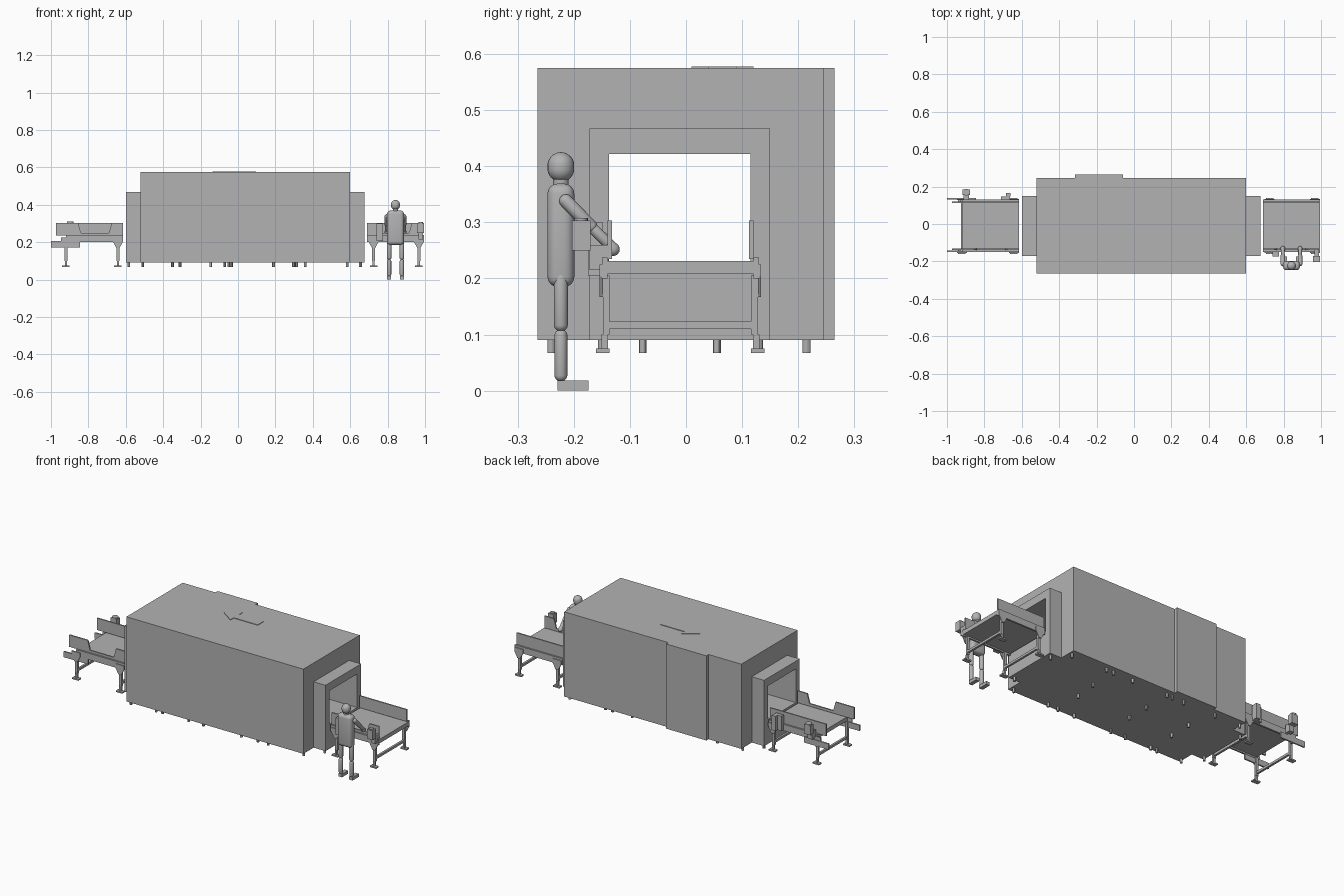
import bpy, bmesh, math
from mathutils import Vector

if "Cube" in bpy.data.objects:
    bpy.data.objects.remove(bpy.data.objects["Cube"])

grey = bpy.data.materials.new("machine_grey")
grey.use_nodes = True
COL = (0.45, 0.45, 0.45, 1)
grey.diffuse_color = COL
grey.node_tree.nodes["Principled BSDF"].inputs["Base Color"].default_value = COL
CY = -0.01  # centre line of the transport path


def finish(name, bm, smooth=False):
    bmesh.ops.recalc_face_normals(bm, faces=bm.faces)
    mesh = bpy.data.meshes.new(name)
    bm.to_mesh(mesh)
    bm.free()
    mesh.materials.append(grey)
    ob = bpy.data.objects.new(name, mesh)
    bpy.context.collection.objects.link(ob)
    if smooth:
        bpy.ops.object.select_all(action='DESELECT')
        ob.select_set(True)
        bpy.context.view_layer.objects.active = ob
        bpy.ops.object.shade_smooth_by_angle()
    return ob


def box(name, x, y, z, bevel=0):
    bm = bmesh.new()
    bmesh.ops.create_cube(bm, size=1)
    for v in bm.verts:
        v.co = [r[0] + (c + 0.5) * (r[1] - r[0]) for c, r in zip(v.co, (x, y, z))]
    if bevel:
        bmesh.ops.bevel(bm, geom=bm.edges[:], offset=bevel, segments=4,
                        profile=0.5, affect='EDGES')
    return finish(name, bm, bevel > 0)


def plate(name, points, axis, start, end):
    """Extrude a flat outline along y (points are x, z) or z (points are x, y)."""
    bm = bmesh.new()
    verts = [bm.verts.new((a, start, b) if axis == 'Y' else (a, b, start)) for a, b in points]
    face = bm.faces.new(verts)
    new = bmesh.ops.extrude_face_region(bm, geom=[face])["geom"]
    shift = Vector((0, end - start, 0) if axis == 'Y' else (0, 0, end - start))
    bmesh.ops.translate(bm, vec=shift, verts=[v for v in new if isinstance(v, bmesh.types.BMVert)])
    return finish(name, bm)


def frame(name, x, outer, inner):
    """Rectangular tube running along x."""
    bm = bmesh.new()
    loops = []
    for y0, y1, z0, z1 in (outer, inner):
        loops.append([bm.verts.new((x[0], y, z)) for y, z in
                      ((y0, z0), (y1, z0), (y1, z1), (y0, z1))])
    o, i = loops
    faces = [bm.faces.new((o[k], o[(k + 1) % 4], i[(k + 1) % 4], i[k])) for k in range(4)]
    new = bmesh.ops.extrude_face_region(bm, geom=faces)["geom"]
    bmesh.ops.translate(bm, vec=(x[1] - x[0], 0, 0),
                        verts=[v for v in new if isinstance(v, bmesh.types.BMVert)])
    return finish(name, bm)


def place(bm, a, b):
    rot = (Vector(b) - Vector(a)).to_track_quat('Z', 'Y')
    for v in bm.verts:
        v.co = rot @ v.co + Vector(a)


def rod(name, a, b, r, sides=16):
    bm = bmesh.new()
    length = (Vector(b) - Vector(a)).length
    bmesh.ops.create_cone(bm, cap_ends=True, segments=sides, radius1=r, radius2=r, depth=length)
    bmesh.ops.translate(bm, vec=(0, 0, length / 2), verts=bm.verts)
    place(bm, a, b)
    return finish(name, bm, True)


def capsule(name, a, b, r):
    bm = bmesh.new()
    length = (Vector(b) - Vector(a)).length
    bmesh.ops.create_uvsphere(bm, u_segments=20, v_segments=11, radius=r)
    for v in bm.verts:
        if v.co.z > 0:
            v.co.z += length
    place(bm, a, b)
    return finish(name, bm, True)


# Main housing, entry and exit vestibules with one tunnel through all of them
HOLE = (-0.137, 0.115, 0.205, 0.422)
frame("main_housing", (-0.522, 0.6), (-0.265, 0.245, 0.09, 0.575), HOLE)
for name, xs in (("exit_vestibule", (-0.6, -0.522)), ("entry_vestibule", (0.6, 0.675))):
    frame(name, xs, (-0.172, 0.15, 0.09, 0.467), HOLE)
box("tunnel_belt", (-0.6, 0.675), HOLE[:2], (0.205, 0.23))
box("rear_cabinet", (-0.315, -0.06), (0.245, 0.265), (0.09, 0.575))

# Direction arrow on the roof
half = [(-0.135, 0), (-0.055, 0.055), (-0.055, 0.025), (0.097, 0.025)]
arrow = half + [(x, -y) for x, y in reversed(half[1:])]
plate("flow_arrow", [(x, y + 0.065) for x, y in arrow], 'Z', 0.575, 0.578)

# Levelling feet under the housing
rows = {
    -0.24: (-0.51, -0.35, -0.31, -0.145, -0.05, 0.19, 0.295, 0.36, 0.585),
    -0.077: (-0.31, -0.035, 0.3),
    0.055: (-0.31, -0.035, 0.315),
    0.215: (-0.51, -0.35, -0.145, -0.07, -0.035, 0.19, 0.315, 0.36, 0.585),
    -0.15: (-0.585, 0.655),
    0.13: (-0.585, 0.655),
}
for y, xs in rows.items():
    for x in xs:
        rod("levelling_foot", (x, y, 0.067), (x, y, 0.092), 0.007, 12)


# Conveyors: bed, side rails, guards and leg stands
def conveyor(label, bed, guard, dip, legs):
    box(label + "_belt", bed, (CY - 0.13, CY + 0.13), (0.208, 0.231))
    x0, x1 = guard
    lo, hi = 0.235, 0.303
    full = [(x0, lo), (x1, lo), (x1, hi), (x0, hi)]
    cut = full[:3] + [(dip[1], hi), (dip[1] - 0.015, 0.25), (dip[0] + 0.015, 0.25), (dip[0], hi)]
    cut.append(full[3])
    for side, outline in ((-1, cut), (1, full)):
        def span(inner, outer):
            return sorted((CY + side * inner, CY + side * outer))
        box(label + "_side_rail", bed, span(0.13, 0.14), (0.2, 0.237))
        plate(label + "_guard", outline, 'Y', *span(0.122, 0.13))
        for x in legs:
            gusset = [(x - 0.027, 0.203), (x - 0.008, 0.167), (x + 0.008, 0.167),
                      (x + 0.027, 0.203), (x + 0.027, 0.225), (x - 0.027, 0.225)]
            plate(label + "_gusset", gusset, 'Y', *span(0.138, 0.144))
            box(label + "_leg", (x - 0.008, x + 0.008), span(0.126, 0.138), (0.1, 0.205))
            box(label + "_leg_foot_post", (x - 0.006, x + 0.006), span(0.129, 0.141), (0.07, 0.1))
            box(label + "_foot_plate", (x - 0.02, x + 0.02), span(0.126, 0.15), (0.067, 0.075))
    for x in legs:
        box(label + "_cross_beam", (x - 0.006, x + 0.006), (CY - 0.128, CY + 0.128), (0.11, 0.123))


conveyor("exit_conveyor", (-0.92, -0.615), (-0.972, -0.615), (-0.855, -0.675), (-0.92, -0.642))
conveyor("entry_conveyor", (0.69, 0.995), (0.69, 0.99), (0.75, 0.93), (0.725, 0.967))

# Low extension rails past the exit
for y in (-0.15, 0.13):
    box("extension_rail", (-1.0, -0.845), (y, y + 0.008), (0.172, 0.205))

# Control stations, drive boxes and emergency buttons
box("entry_control_box", (0.958, 0.995), (-0.203, -0.17), (0.25, 0.303))
box("entry_box_bracket", (0.965, 0.99), (-0.172, -0.138), (0.215, 0.26))
rod("entry_stop_button", (0.976, -0.187, 0.303), (0.976, -0.187, 0.308), 0.012)
box("entry_drive_box", (0.74, 0.775), (-0.175, -0.148), (0.205, 0.3))
box("exit_control_box", (-0.917, -0.877), (0.155, 0.185), (0.25, 0.303))
box("exit_box_bracket", (-0.912, -0.882), (0.128, 0.16), (0.215, 0.26))
rod("exit_stop_button", (-0.897, 0.17, 0.303), (-0.897, 0.17, 0.31), 0.018)
box("exit_drive_box", (-0.71, -0.662), (0.128, 0.148), (0.205, 0.29))
box("exit_drive_motor", (-0.685, -0.66), (0.148, 0.167), (0.205, 0.29))

# Operator standing at the entry
PX, PY = 0.842, -0.223
box("operator_torso", (PX - 0.045, PX + 0.045), (PY - 0.024, PY + 0.024), (0.185, 0.369), 0.018)
rod("operator_neck", (PX, PY, 0.36), (PX, PY, 0.38), 0.014)
capsule("operator_head", (PX, PY, 0.396), (PX, PY, 0.401), 0.024)
for s in (-1, 1):
    lx, ax = PX + s * 0.034, PX + s * 0.046
    capsule("operator_thigh", (lx, PY, 0.118), (lx, PY, 0.2), 0.0125)
    capsule("operator_shin", (lx, PY, 0.028), (lx, PY, 0.098), 0.0115)
    box("operator_shoe", (lx - 0.011, lx + 0.011), (-0.229, -0.174), (0, 0.018))
    elbow = (ax, -0.17, 0.293)
    capsule("operator_upper_arm", (ax, -0.214, 0.338), elbow, 0.012)
    capsule("operator_forearm", elbow, (ax, -0.135, 0.259), 0.01)
    capsule("operator_hand", (ax, -0.135, 0.256), (ax, -0.13, 0.252), 0.012)
